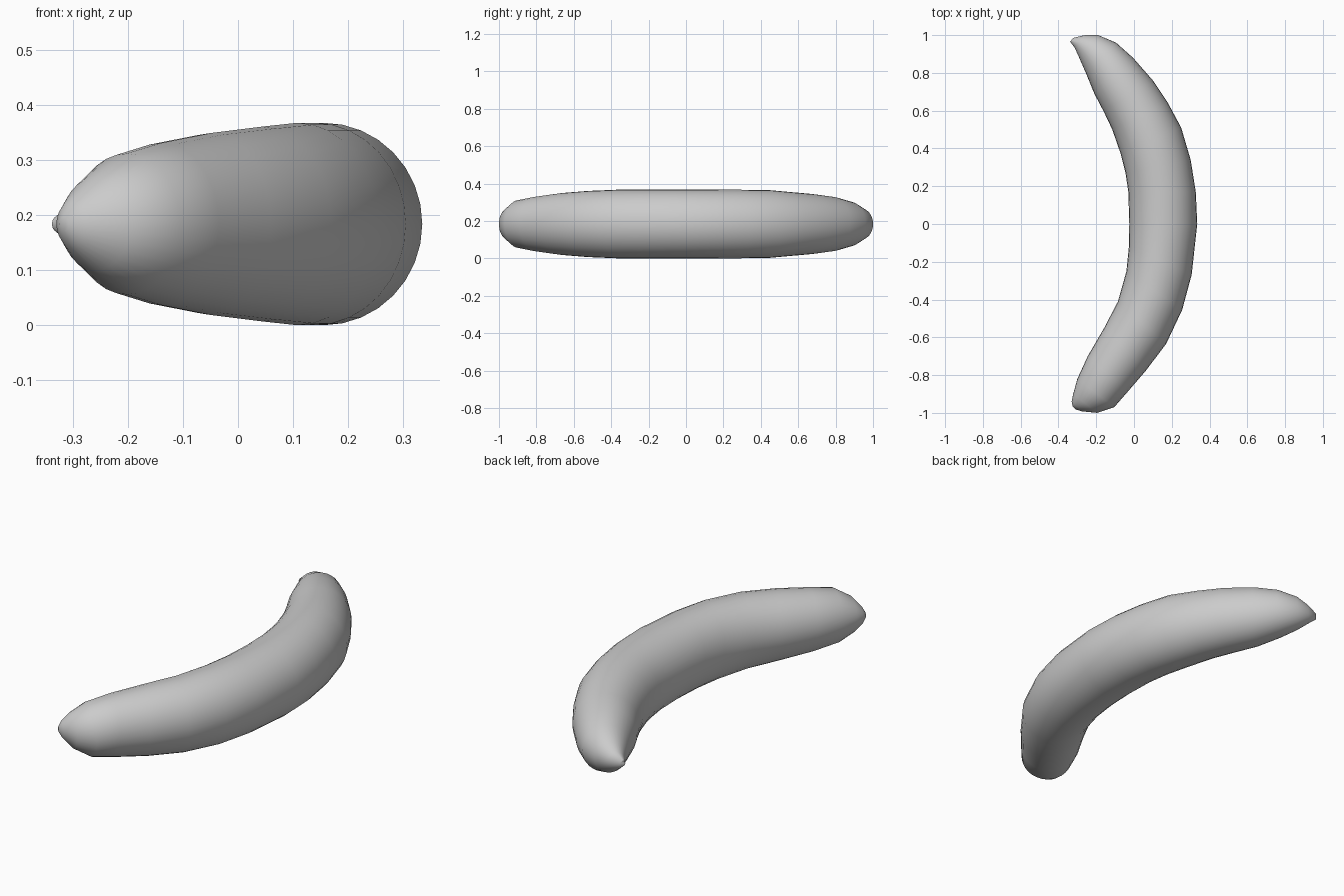
import bpy, bmesh, math
from mathutils import Vector

cube = bpy.data.objects.get("Cube")
if cube:
    bpy.data.objects.remove(cube, do_unlink=True)

MID_Z, SIDES = 0.184, 32

# Curved body stations: inner edge x, y and outer edge x, y
STATIONS = [
    (-.325, -.965, -.308, -.982), (-.33, -.94, -.275, -.992),
    (-.322, -.90, -.195, -1.0), (-.30, -.82, -.105, -.97),
    (-.245, -.70, -.035, -.89), (-.155, -.545, .06, -.78),
    (-.085, -.41, .17, -.635), (-.04, -.25, .255, -.455),
    (-.027, -.12, .305, -.27), (-.025, 0, .335, 0),
    (-.03, .17, .327, .17), (-.045, .27, .30, .34),
    (-.07, .37, .25, .51), (-.115, .50, .18, .64),
    (-.16, .595, .10, .76), (-.21, .69, -.005, .88),
    (-.255, .80, -.095, .96), (-.29, .88, -.19, 1.0),
    (-.315, .935, -.26, 1.0), (-.338, .965, -.322, .985),
]

skin = bpy.data.materials.new("plain grey")
skin.use_nodes = True
GREY = (0.6, 0.6, 0.6, 1)
skin.diffuse_color = GREY
skin.node_tree.nodes["Principled BSDF"].inputs["Base Color"].default_value = GREY

# Loft a round ring through each pair of edges
bm = bmesh.new()
rings = []
for ix, iy, ox, oy in STATIONS:
    inner, outer = Vector((ix, iy, MID_Z)), Vector((ox, oy, MID_Z))
    centre, across = (inner + outer) / 2, (outer - inner) / 2
    height = min(across.length * 1.04, 0.184)
    rings.append([bm.verts.new(centre + across * math.cos(a) + Vector((0, 0, height * math.sin(a))))
                  for a in (math.tau * i / SIDES for i in range(SIDES))])
for low, high in zip(rings, rings[1:]):
    for i in range(SIDES):
        j = (i + 1) % SIDES
        bm.faces.new((low[i], low[j], high[j], high[i]))

# Small flat tips
bm.faces.new(rings[0])
bm.faces.new(rings[-1])
bmesh.ops.recalc_face_normals(bm, faces=bm.faces)

mesh = bpy.data.meshes.new("curved_body")
bm.to_mesh(mesh)
bm.free()
mesh.materials.append(skin)
body = bpy.data.objects.new("curved_body", mesh)
bpy.context.collection.objects.link(body)
bpy.context.view_layer.objects.active = body
body.select_set(True)
bpy.ops.object.shade_smooth_by_angle(angle=math.radians(50))
